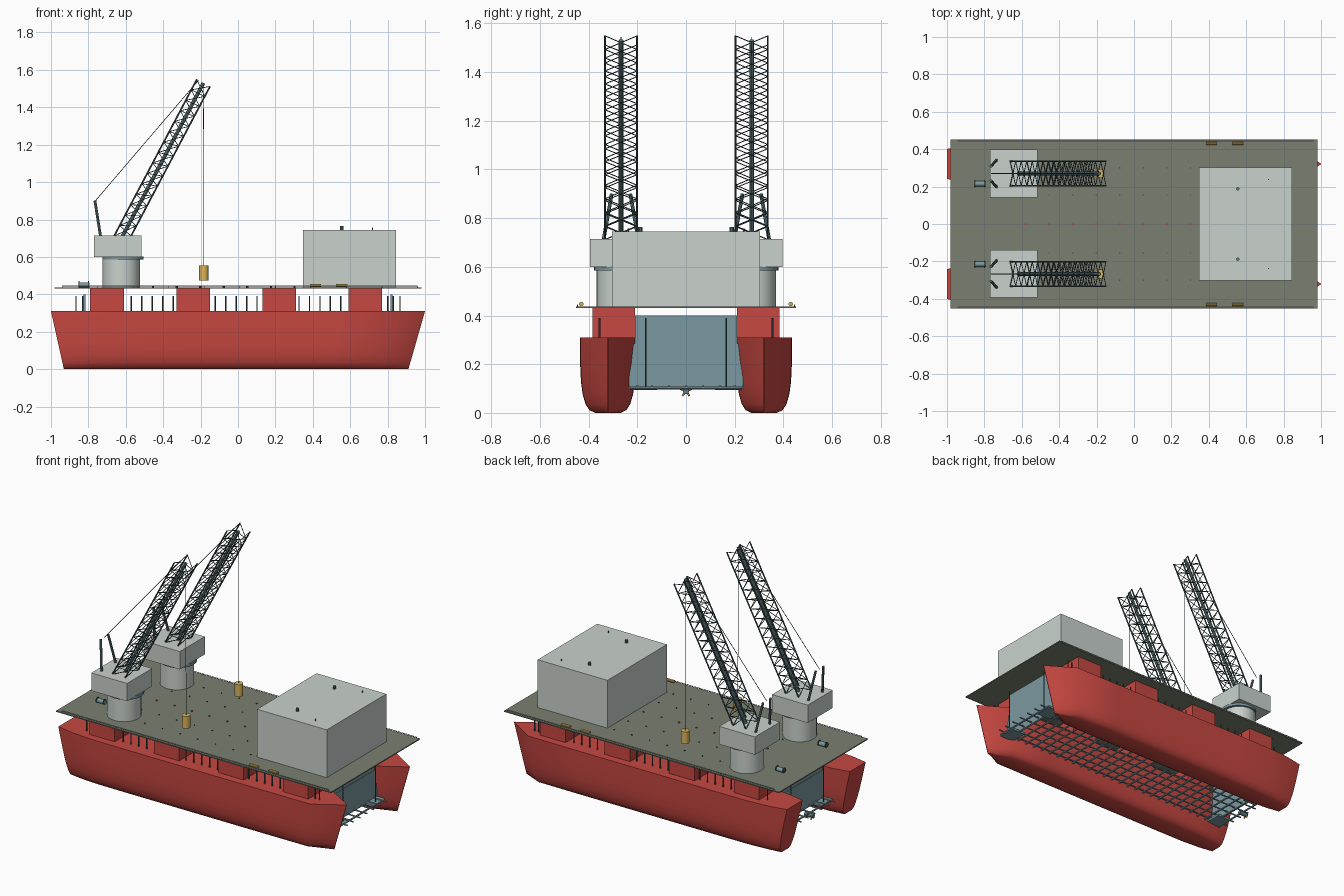
import bpy, bmesh, math
from mathutils import Vector, Matrix

if "Cube" in bpy.data.objects:
    bpy.data.objects.remove(bpy.data.objects["Cube"])


def material(name, *srgb):
    m = bpy.data.materials.new(name)
    m.diffuse_color = [((c + 0.055) / 1.055) ** 2.4 for c in srgb] + [1]
    m.use_nodes = True
    m.node_tree.nodes["Principled BSDF"].inputs["Base Color"].default_value = m.diffuse_color
    return m


RED = material("hull red", 0.78, 0.28, 0.255)
GREY = material("house grey", 0.79, 0.825, 0.805)
OLIVE = material("deck olive", 0.48, 0.50, 0.445)
TEAL = material("steel teal", 0.48, 0.60, 0.63)
MID = material("mid steel", 0.38, 0.48, 0.50)
DARK = material("dark steel", 0.26, 0.335, 0.345)
YELLOW = material("safety yellow", 0.86, 0.71, 0.35)


def finish(name, bm, mat, smooth=False):
    bmesh.ops.recalc_face_normals(bm, faces=bm.faces)
    me = bpy.data.meshes.new(name)
    bm.to_mesh(me)
    bm.free()
    me.materials.append(mat)
    ob = bpy.data.objects.new(name, me)
    bpy.context.collection.objects.link(ob)
    if smooth:
        bpy.ops.object.select_all(action='DESELECT')
        ob.select_set(True)
        bpy.context.view_layer.objects.active = ob
        bpy.ops.object.shade_smooth_by_angle(angle=math.radians(35))
    return ob


def add_box(bm, x0, x1, y0, y1, z0, z1):
    m = Matrix.Translation(((x0 + x1) / 2, (y0 + y1) / 2, (z0 + z1) / 2))
    bmesh.ops.create_cube(bm, size=1, matrix=m @ Matrix.Diagonal((x1 - x0, y1 - y0, z1 - z0, 1)))


def add_bar(bm, a, b, r, sides=6):
    a, b = Vector(a), Vector(b)
    d = b - a
    m = Matrix.Translation((a + b) / 2) @ d.to_track_quat('Z', 'Y').to_matrix().to_4x4()
    bmesh.ops.create_cone(bm, cap_ends=True, segments=sides, radius1=r, radius2=r,
                          depth=d.length, matrix=m)


def boxes(name, mat, *dims):
    bm = bmesh.new()
    for d in dims:
        add_box(bm, *d)
    return finish(name, bm, mat)


def bars(name, mat, segs, r, sides=6, smooth=False):
    bm = bmesh.new()
    for a, b in segs:
        add_bar(bm, a, b, r, sides)
    return finish(name, bm, mat, smooth)


# Twin hulls: lofted rounded section, raked transom and pointed bow
HALF = [(1, .314), (.99, .2), (.96, .13), (.9, .08), (.8, .04), (.66, .015), (.45, .004)]
SECTION = HALF + [(-y, z) for y, z in reversed(HALF)]
STATIONS = [(-1, -.93, .08), (-.9, -.85, .1), (-.75, -.72, .113), (-.5, -.5, .115),
            (.5, .5, .115), (.82, .77, .113), (1, .91, .002)]


def hull(side):
    bm = bmesh.new()
    rings = []
    for top, low, w in STATIONS:
        rings.append([bm.verts.new((low + (top - low) * z / .314, side * .321 + y * w, z - .004))
                      for y, z in SECTION])
    n = len(SECTION)
    for r0, r1 in zip(rings, rings[1:]):
        for i in range(n):
            bm.faces.new((r0[i], r0[(i + 1) % n], r1[(i + 1) % n], r1[i]))
    bm.faces.new(rings[0])
    bm.faces.new(rings[-1])
    finish("hull", bm, RED, True)


# Columns joining hulls and deck
COLUMNS = (-.70, -.24, .22, .68)
for s in (-1, 1):
    hull(s)
    ya, yb = sorted((s * .21, s * .385))
    boxes("hull_columns", RED, *[(x - .09, x + .09, ya, yb, .28, .432) for x in COLUMNS])

# Deck with low edge rails
boxes("deck", OLIVE, (-.98, .98, -.452, .452, .430, .437))
bars("deck_rails", GREY, [((-.94, s * .446, .444), (.96, s * .446, .444)) for s in (-1, 1)], .002, 4)
bars("rail_posts", OLIVE, [((-.94 + .19 * i, s * .446, .436), (-.94 + .19 * i, s * .446, .443))
                           for i in range(11) for s in (-1, 1)], .002, 4)

# Deck sockets in rows
STEPS = [-.58 + .126 * i for i in range(8)]
bars("centre_sockets", RED, [((x, 0, .435), (x, 0, .441)) for x in STEPS], .006, 8)
bars("side_sockets", DARK, [((x, y, .435), (x, y, .441)) for x in STEPS
                            for y in (-.3, -.155, .155, .3)], .004, 8)

# Deck house and roof fittings
boxes("deck_house", GREY, (.348, .845, -.303, .303, .437, .745))
for s in (-1, 1):
    bars("roof_vent", MID, [((.555, s * .188, .744), (.555, s * .188, .764))], .009, 10)
    bars("roof_aerial", MID, [((.72, s * .237, .744), (.72, s * .237, .758))], .003, 6)

# Life rafts and winches
for s in (-1, 1):
    bars("life_rafts", YELLOW, [((x - .03, s * .43, .447), (x + .03, s * .43, .447))
                                for x in (.415, .555)], .009, 10, True)
    bars("winch_drum", TEAL, [((-.85, s * .215, .45), (-.795, s * .215, .45))], .014, 12, True)
    bars("winch_flanges", DARK, [((x - .003, s * .215, .453), (x + .003, s * .215, .453))
                                 for x in (-.85, -.8)], .017, 12)

# End gates between the hulls, with free-standing posts outside them
for e in (-1, 1):
    xa, xb = sorted((e * .815, e * .825))
    boxes("end_gate", TEAL, (xa, xb, -.21, .21, .11, .40), (xa - .002, xb + .002, -.235, .235, .1, .285))
    bars("gate_posts", DARK, [((e * .865, y, .1), (e * .865, y, .39)) for y in (-.165, .165)], .003)
    xa, xb = sorted((e * .78, e * .88))
    boxes("gate_pads", TEAL, (xa, xb, -.235, -.12, .095, .108), (xa, xb, .12, .235, .095, .108))

# Underwater lattice between the hulls
bars("lattice_rails", TEAL, [((-.92, y, .11), (.92, y, .11))
                             for y in (-.2, -.14, -.07, 0, .07, .14, .2)], .005)
bars("lattice_rungs", TEAL, [((-.88 + .0629 * i, -.23, .103), (-.88 + .0629 * i, .23, .103))
                             for i in range(29)], .006)

# Short posts standing on the hull tops between the columns
POSTS = [x for x in [-.57 + .056 * i for i in range(22)]
         if all(abs(x - c) > .095 for c in COLUMNS)] + [-.83, .8, .83]
bars("hull_posts", DARK, [((x, s * .355, .305), (x, s * .355, .39))
                          for x in POSTS for s in (-1, 1)], .004)

# Stern thruster
bars("thruster_shaft", MID, [((-.85, 0, .09), (-.91, 0, .09))], .013, 12, True)
bars("thruster_blades", YELLOW, [((-.9, 0, .09), (-.9, .025 * math.cos(a), .09 + .025 * math.sin(a)))
                                 for a in [i * math.tau / 5 + .3 for i in range(5)]], .004)

# Cranes
FOOT, TIP = Vector((-.617, 0, .712)), Vector((-.185, 0, 1.53))
AXIS = (TIP - FOOT).normalized()
PERP = Vector((-AXIS.z, 0, AXIS.x))
BAYS = 15


def crane(yc):
    off = Vector((0, yc, 0))
    bars("crane_pedestal", GREY, [((-.624, yc, .435), (-.624, yc, .59))], .1, 32, True)
    bars("slew_ring", TEAL, [((-.615, yc, .585), (-.615, yc, .602))], .11, 32, True)
    boxes("crane_cab", GREY, (-.77, -.515, yc - .127, yc + .127, .6, .715))

    # Lattice boom: four chords, a core and crossed bracing
    def node(corner, i):
        sy, sp = corner
        start = FOOT - AXIS * (.021 * sp)
        return start.lerp(TIP, i / BAYS) + off + Vector((0, sy * .066, 0)) + PERP * (sp * .04)

    corners = [(-1, -1), (1, -1), (1, 1), (-1, 1)]
    bars("boom_chords", DARK, [(node(c, 0), node(c, BAYS)) for c in corners], .0045)
    bars("boom_core", MID, [(FOOT + off, TIP + off)], .010, 8, True)
    braces = []
    for k in range(4):
        a, b = corners[k], corners[(k + 1) % 4]
        for i in range(BAYS):
            braces.append((node(a, i), node(b, i + 1)))
            if k % 2 == 0:
                braces.append((node(b, i), node(a, i + 1)))
            else:
                braces.append((node(a, i), node(b, i)))
    bars("boom_bracing", DARK, braces, .0022, 5)

    # Back mast, stay and hoist line
    bars("mast_struts", MID, [((-.735, yc + s * .072, .71), (-.765, yc + s * .038, .9))
                              for s in (-1, 1)], .0075, 8)
    bars("stay_cable", DARK, [((-.765, yc, .897), TIP + off + PERP * .03)], .002, 5)
    bars("hoist_cable", DARK, [(TIP + off, (-.183, yc, .55))], .0016, 5)
    bars("hook_block", YELLOW, [((-.183, yc, .475), (-.183, yc, .553))], .025, 16, True)


for y in (-.267, .27):
    crane(y)
